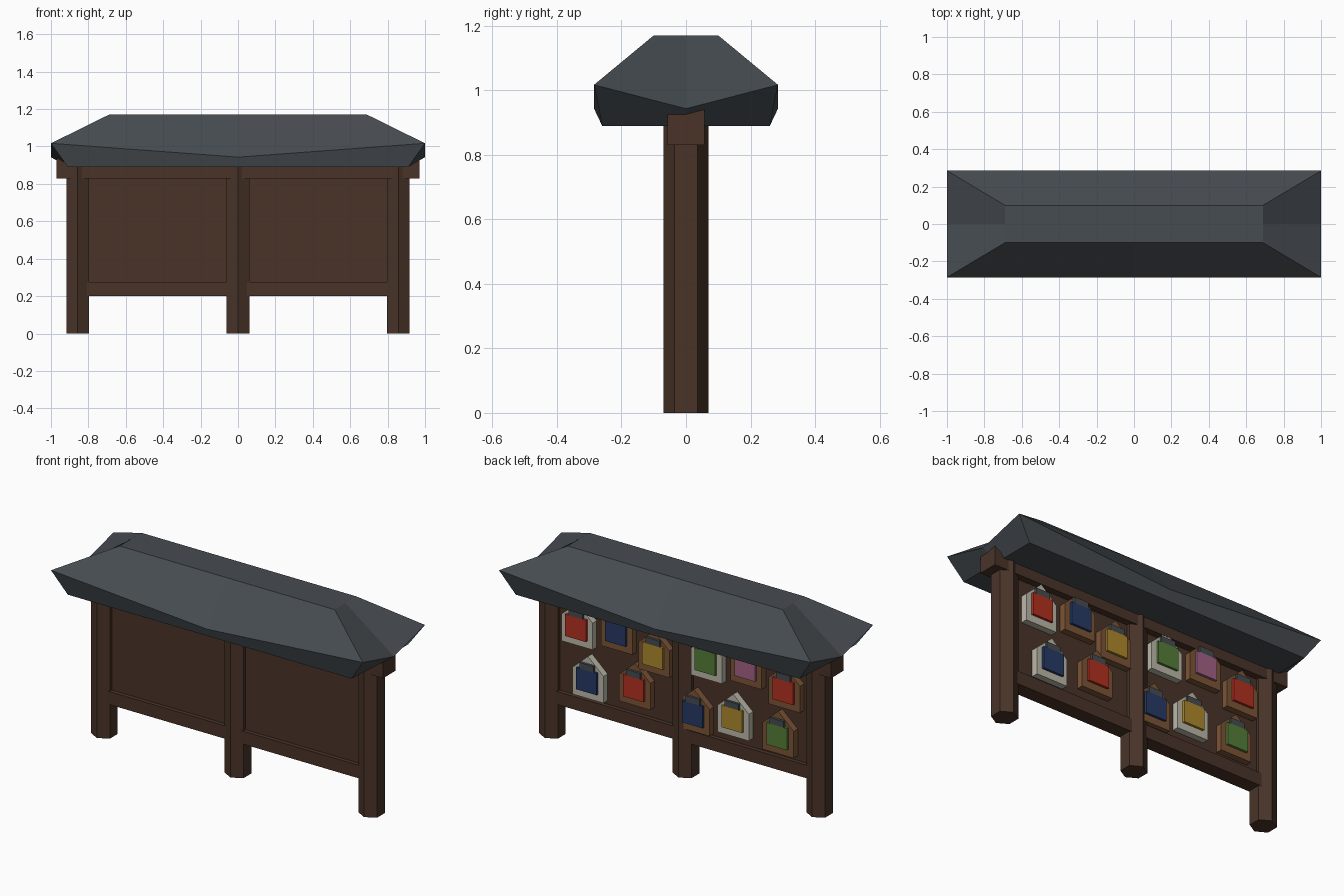
import bpy, bmesh, math

cube = bpy.data.objects.get("Cube")
if cube:
    bpy.data.objects.remove(cube, do_unlink=True)


def material(name, rgb):
    m = bpy.data.materials.new(name)
    m.use_nodes = True
    m.diffuse_color = (*rgb, 1)
    m.node_tree.nodes["Principled BSDF"].inputs["Base Color"].default_value = (*rgb, 1)
    return m


WOOD = material("dark wood", (0.068, 0.034, 0.022))
SLATE = material("slate", (0.062, 0.072, 0.082))
WHITE = material("off white", (0.50, 0.48, 0.40))
TAN = material("tan wood", (0.20, 0.09, 0.038))
RED = material("red", (0.45, 0.03, 0.015))
BLUE = material("blue", (0.02, 0.042, 0.13))
YELLOW = material("yellow", (0.42, 0.25, 0.025))
GREEN = material("green", (0.09, 0.21, 0.04))
PINK = material("pink", (0.36, 0.12, 0.23))


def finish(bm, name, mat):
    bmesh.ops.recalc_face_normals(bm, faces=bm.faces)
    mesh = bpy.data.meshes.new(name)
    bm.to_mesh(mesh)
    bm.free()
    mesh.materials.append(mat)
    obj = bpy.data.objects.new(name, mesh)
    bpy.context.collection.objects.link(obj)
    return obj


def loft(name, rings, mat):
    """Closed solid through rings with equal point counts."""
    bm = bmesh.new()
    loops = [[bm.verts.new(p) for p in ring] for ring in rings]
    n = len(loops[0])
    for a, b in zip(loops, loops[1:]):
        for i in range(n):
            j = (i + 1) % n
            bm.faces.new((a[i], a[j], b[j], b[i]))
    bm.faces.new(loops[0])
    bm.faces.new(loops[-1])
    return finish(bm, name, mat)


def plate(name, outline, y0, y1, mat):
    """Outline in x and z, extruded along y."""
    return loft(name, [[(x, y, z) for x, z in outline] for y in (y0, y1)], mat)


def box(name, x0, x1, y0, y1, z0, z1, mat):
    return plate(name, [(x0, z0), (x1, z0), (x1, z1), (x0, z1)], y0, y1, mat)


# Hexagonal posts
angles = [math.radians(30 + 60 * i) for i in range(6)]
for side, cx in (("right", -0.857), ("middle", 0), ("left", 0.857)):
    loft(side + "_post",
         [[(cx + 0.07 * math.cos(a), 0.07 * math.sin(a), z) for a in angles]
          for z in (0, 0.93)], WOOD)

# Beam, bottom rail and board
box("top_beam", -0.97, 0.97, -0.057, 0.057, 0.83, 0.943, WOOD)
box("bottom_rail", -0.85, 0.85, -0.042, 0.042, 0.20, 0.275, WOOD)
box("back_board", -0.85, 0.85, -0.018, 0.018, 0.25, 0.85, WOOD)

# Hipped roof with upturned corners
around = [(1, 1), (0, 1), (-1, 1), (-1, 0), (-1, -1), (0, -1), (1, -1), (1, 0)]
under = [(0.91 * i, 0.26 * j, 0.89) for i, j in around]
eave = [(i, 0.285 * j, 1.017 if i * j else 0.943) for i, j in around]
ridge = [(0.69 * i, 0.10 * j, 1.17) for i, j in around]
loft("roof", [under, eave, ridge], SLATE)

# Hanging house-shaped plaques on the back: centre x, centre z, body, cloth
plaques = [
    (0.66, 0.69, WHITE, RED), (0.405, 0.73, TAN, BLUE), (0.167, 0.66, TAN, YELLOW),
    (0.59, 0.40, WHITE, BLUE), (0.29, 0.44, TAN, RED),
    (-0.17, 0.715, WHITE, GREEN), (-0.425, 0.75, TAN, PINK), (-0.67, 0.68, TAN, RED),
    (-0.09, 0.39, TAN, BLUE), (-0.342, 0.43, WHITE, YELLOW), (-0.63, 0.407, TAN, GREEN),
]
for k, (x, z, body, cloth) in enumerate(plaques, 1):
    w, low, high = 0.1, z - 0.105, z + 0.05
    plate(f"plaque_{k}", [(x - w, low), (x + w, low), (x + w, high),
                          (x, z + 0.14), (x - w, high)], 0.015, 0.056, body)
    box(f"plaque_picture_{k}", x - 0.066, x + 0.066, 0.05, 0.07, z - 0.063, z + 0.063, cloth)
    box(f"plaque_tag_{k}", x - 0.045, x + 0.045, 0.05, 0.07, z + 0.063, z + 0.098, SLATE)
